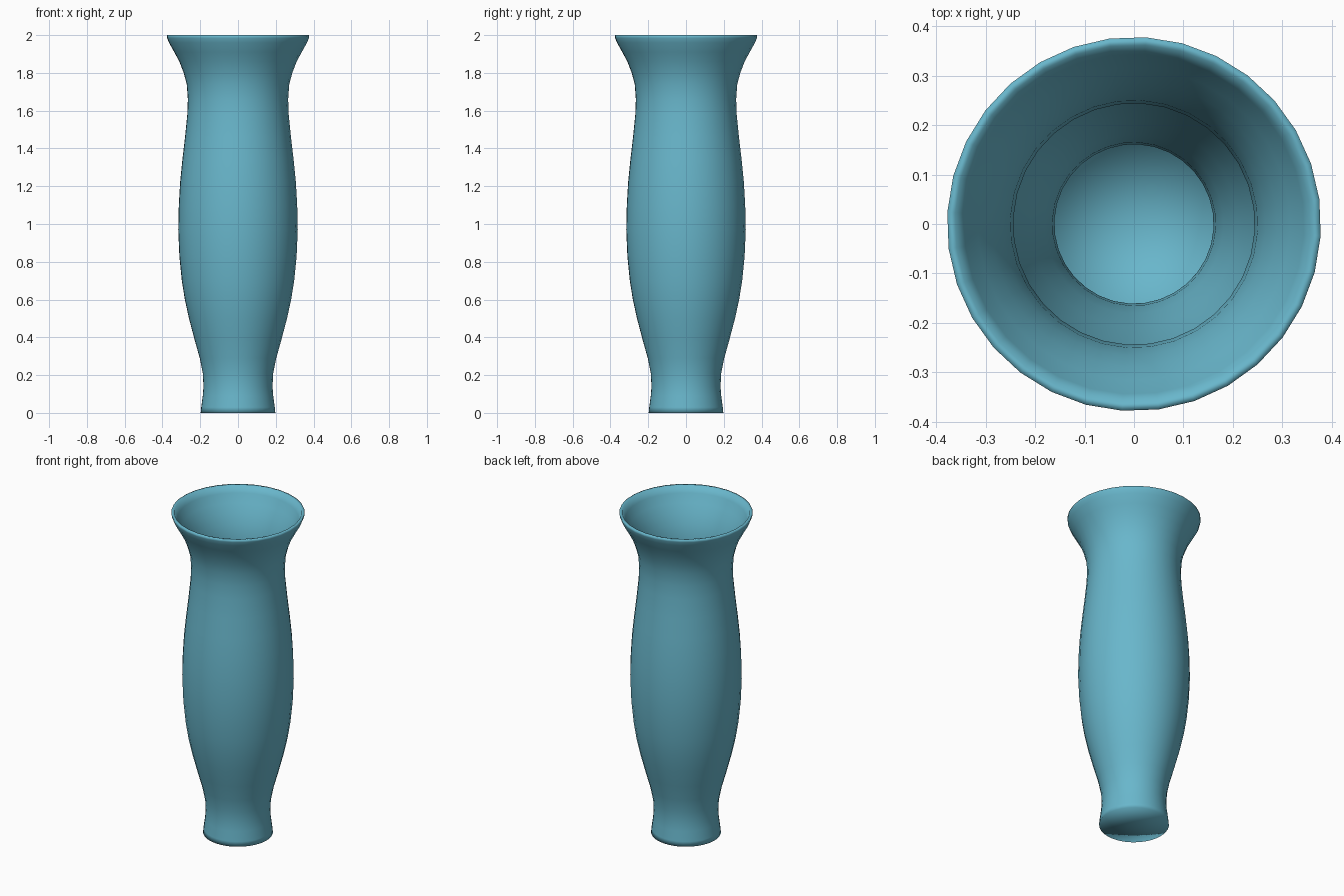
import bpy, bmesh, math

if "Cube" in bpy.data.objects:
    bpy.data.objects.remove(bpy.data.objects["Cube"])

SIDES = 32
WALL = 0.022

# outer silhouette (radius, height) from foot to lip
outer = [(0.198, 0.0), (0.195, 0.03), (0.187, 0.09), (0.183, 0.14), (0.187, 0.21),
         (0.203, 0.29), (0.231, 0.39), (0.260, 0.50), (0.282, 0.60), (0.298, 0.70),
         (0.311, 0.83), (0.317, 0.97), (0.314, 1.10), (0.307, 1.22), (0.295, 1.34),
         (0.281, 1.46), (0.269, 1.58), (0.266, 1.66), (0.272, 1.74), (0.288, 1.80),
         (0.311, 1.86), (0.338, 1.91), (0.366, 1.96), (0.376, 1.985), (0.378, 2.0)]

# inner wall follows the outside; lip and floor close the section
inner = [(r - WALL, z) for r, z in outer[2:-2]]
profile = (outer + [(0.362, 2.0)] + inner[::-1]
           + [(outer[0][0] - WALL, 0.024)])

# turn the section around the z axis
bm = bmesh.new()
rings = []
for r, z in profile:
    ring = []
    for i in range(SIDES):
        a = math.radians(7.6) + 2 * math.pi * i / SIDES
        ring.append(bm.verts.new((r * math.cos(a), r * math.sin(a), z)))
    rings.append(ring)
for lo, hi in zip(rings, rings[1:]):
    for i in range(SIDES):
        j = (i + 1) % SIDES
        bm.faces.new((lo[i], lo[j], hi[j], hi[i]))

# underside and inside floor
for ring, z in ((rings[0], 0.0), (rings[-1], 0.024)):
    centre = bm.verts.new((0, 0, z))
    for i in range(SIDES):
        bm.faces.new((ring[i], ring[(i + 1) % SIDES], centre))
bmesh.ops.recalc_face_normals(bm, faces=bm.faces)
for f in bm.faces:
    f.smooth = True

mesh = bpy.data.meshes.new("vase")
bm.to_mesh(mesh)
bm.free()
vase = bpy.data.objects.new("vase", mesh)
bpy.context.collection.objects.link(vase)

# blue glaze
glaze = bpy.data.materials.new("blue_glaze")
glaze.diffuse_color = (0.14, 0.47, 0.60, 1)
glaze.use_nodes = True
glaze.node_tree.nodes["Principled BSDF"].inputs["Base Color"].default_value = glaze.diffuse_color
mesh.materials.append(glaze)
